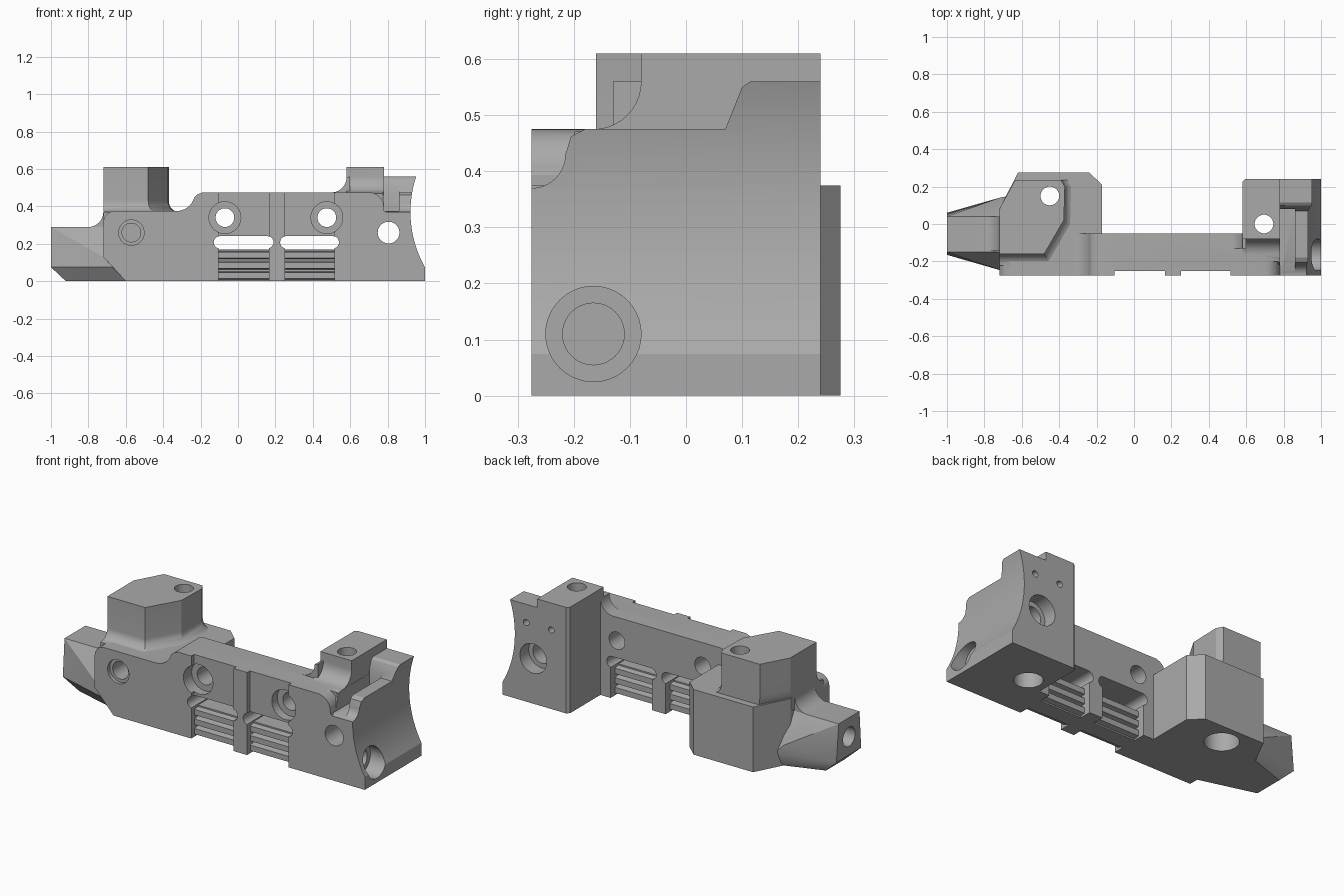
import bpy, bmesh
from math import sin, cos, pi, radians
from mathutils import Vector

if "Cube" in bpy.data.objects:
    bpy.data.objects.remove(bpy.data.objects["Cube"], do_unlink=True)

# Single grey material
grey = bpy.data.materials.new("satin_grey")
grey.use_nodes = True
colour = (0.40, 0.40, 0.40, 1)
grey.diffuse_color = colour
grey.node_tree.nodes["Principled BSDF"].inputs["Base Color"].default_value = colour


def place(axis, a, b, t):
    return {"x": (t, a, b), "y": (a, t, b), "z": (a, b, t)}[axis]


def finish(name, bm):
    bmesh.ops.recalc_face_normals(bm, faces=bm.faces)
    mesh = bpy.data.meshes.new(name)
    bm.to_mesh(mesh)
    bm.free()
    obj = bpy.data.objects.new(name, mesh)
    mesh.materials.append(grey)
    bpy.context.collection.objects.link(obj)
    return obj


def loft(name, rings):
    """Closed solid through rings of equal point count."""
    bm = bmesh.new()
    loops = [[bm.verts.new(p) for p in ring] for ring in rings]
    bm.faces.new(loops[0])
    bm.faces.new(loops[-1])
    for low, high in zip(loops, loops[1:]):
        for i in range(len(low)):
            j = (i + 1) % len(low)
            bm.faces.new((low[i], low[j], high[j], high[i]))
    return finish(name, bm)


def prism(name, pts, axis, lo, hi):
    return loft(name, [[place(axis, a, b, t) for a, b in pts] for t in (lo, hi)])


def arc(cx, cy, r, start, end, n=10):
    angles = [radians(start + (end - start) * i / n) for i in range(n + 1)]
    return [(cx + r * cos(a), cy + r * sin(a)) for a in angles]


def rect(a0, a1, b0, b1):
    return [(a0, b0), (a1, b0), (a1, b1), (a0, b1)]


def rod(axis, a, b, r, lo, hi, n=40):
    return prism("cutter", arc(a, b, r, 0, 360, n)[:-1], axis, lo, hi)


def combine(body, tool, operation):
    mod = body.modifiers.new("bool", "BOOLEAN")
    mod.operation = operation
    mod.solver = "EXACT"
    mod.object = tool
    graph = bpy.context.evaluated_depsgraph_get()
    old = body.data
    body_mesh = bpy.data.meshes.new_from_object(body.evaluated_get(graph))
    body.modifiers.clear()
    body.data = body_mesh
    bpy.data.meshes.remove(old)
    bpy.data.objects.remove(tool, do_unlink=True)


# Long front plate
outline = [(-0.72, 0.13), (-0.6, 0), (0.79, 0), (0.79, 0.375)]
outline += arc(0.70, 0.395, 0.08, 0, 90) + [(-0.19, 0.475), (-0.215, 0.465)]
outline += arc(-0.33, 0.475, 0.1, -15, -90) + arc(-0.66, 0.315, 0.06, 90, 180)
body = prism("mount_body", outline, "y", -0.275, -0.05)

solids = []

# Left block: wide foot and raised head with a flared base
foot = [(-0.70, -0.1), (-0.17, -0.1), (-0.17, 0.21), (-0.24, 0.275), (-0.62, 0.275), (-0.72, 0.08)]
solids.append(prism("left_foot", foot, "z", 0, 0.375))
head = [(-0.72, -0.16), (-0.48, -0.16), (-0.375, 0.02), (-0.37, 0.2), (-0.39, 0.235),
        (-0.635, 0.235), (-0.72, 0.08)]
rings = []
for i in range(9):
    a = pi / 2 * i / 8
    s = 1 + 0.16 * (1 - sin(a))
    rings.append([(-0.72 + (x + 0.72) * s, 0.235 + (y - 0.235) * s, 0.43 - 0.06 * cos(a))
                  for x, y in head])
rings.insert(0, [(x, y, 0.3) for x, y, z in rings[0]])
rings.append([(x, y, 0.61) for x, y in head])
solids.append(loft("left_head", rings))

# Tapered arm with a swept root
bm = bmesh.new()
for x, front, back, z in [(-1, -0.15, 0.04, 0.29), (-0.65, -0.15, 0.04, 0.29),
                          (-1, -0.15, 0.04, 0.26), (-1, -0.165, 0.06, 0.075),
                          (-0.72, -0.245, 0.14, 0.13), (-0.67, -0.26, 0.15, 0.075),
                          (-0.92, -0.13, 0.04, 0), (-0.6, -0.22, 0.15, 0)]:
    bm.verts.new((x, front, z))
    bm.verts.new((x, back, z))
hull = bmesh.ops.convex_hull(bm, input=bm.verts)
loose = [v for v in bm.verts if not v.link_faces]
bmesh.ops.delete(bm, geom=loose, context="VERTS")
solids.append(finish("arm", bm))
root = [(-0.8, 0.25)] + arc(-0.8, 0.37, 0.08, -90, 0) + [(-0.68, 0.37), (-0.68, 0.25)]
solids.append(prism("arm_root", root, "y", -0.145, 0.04))

# Right post with curved front, chamfered back corner and side sweep
post = [(-0.2, 0), (0.24, 0), (0.24, 0.61), (-0.08, 0.61)] + arc(-0.165, 0.56, 0.085, 0, -90) + [(-0.2, 0.47)]
solids.append(prism("right_post", post, "x", 0.58, 0.78))
sweep = [(0.6, 0.45), (0.6, 0.56)] + arc(0.5, 0.555, 0.08, 0, -90) + [(0.5, 0.45)]
solids.append(prism("post_sweep", sweep, "y", -0.13, -0.05))

# Right end with stepped rim
rim = [(-0.275, 0), (0.24, 0), (0.24, 0.56), (0.115, 0.56), (0.10, 0.55), (0.07, 0.475),
       (-0.18, 0.475), (-0.205, 0.462)] + arc(-0.275, 0.43, 0.06, 0, -90)
solids.append(prism("right_end", rim, "x", 0.77, 1.0))

for solid in solids:
    combine(body, solid, "UNION")

cuts = []
# Concave end face, rim floor and post corner chamfer
cuts.append(rod("y", 1.522, 0.37, 0.6, -0.5, 0.5, 120))
cuts.append(prism("cutter", rect(0.781, 0.86, -0.3, 0.08), "z", 0.375, 0.7))
for corner in ([(0.57, 0.215), (0.605, 0.25), (0.57, 0.25)],):
    cuts.append(prism("cutter", corner, "z", -0.1, 0.7))

# Two ribbed windows in the plate
windows = [(-0.105, 0.165), (0.25, 0.515)]
for lo, hi in windows:
    cuts.append(prism("cutter", rect(lo, hi, -0.3, -0.25), "z", -0.1, 0.6))
    slot = arc(hi - 0.008, 0.208, 0.033, -90, 90) + arc(lo + 0.008, 0.208, 0.033, 90, 270)
    cuts.append(prism("cutter", slot, "y", -0.4, 0.0))
    cuts.append(prism("cutter", rect(lo, hi, -0.1, 0.208), "y", -0.4, 0.0))

# Horizontal bores through the plate and right end
for x in (-0.07, 0.475):
    cuts += [rod("y", x, 0.34, 0.05, -0.4, 0.0), rod("y", x, 0.34, 0.085, -0.4, -0.2)]
cuts += [rod("y", -0.57, 0.26, 0.068, -0.4, -0.255), rod("y", -0.57, 0.26, 0.05, -0.4, -0.1)]
cuts += [rod("y", 0.805, 0.26, 0.058, -0.4, 0.4), rod("y", 0.805, 0.26, 0.085, 0.16, 0.4)]
for x in (0.69, 0.85):
    cuts.append(rod("y", x, 0.455, 0.018, 0.15, 0.4, 20))

# Lengthwise bores in both ends
cuts += [rod("x", -0.165, 0.11, 0.085, 0.9, 1.2), rod("x", -0.165, 0.11, 0.055, 0.72, 1.2)]
cuts.append(rod("x", -0.055, 0.18, 0.055, -1.2, -0.8))

# Vertical bores, wider at the bottom
for x, y, wide in ((0.695, 0, 0.075), (-0.45, 0.15, 0.09)):
    cuts += [rod("z", x, y, 0.05, -0.1, 0.8), rod("z", x, y, wide, -0.1, 0.15)]

for cut in cuts:
    combine(body, cut, "DIFFERENCE")

# Ribbed bars that fill the lower windows
front, back = [], []
for i in range(3):
    z = 0.03 + 0.055 * i
    for dz, out in ((-0.022, 0), (-0.016, 0.03), (0.016, 0.03), (0.022, 0)):
        front.append((-0.215 - out, z + dz))
        back.append((-0.12 + out, z + dz))
section = [(-0.215, 0)] + front + [(-0.215, 0.17), (-0.12, 0.17)] + back[::-1] + [(-0.12, 0)]
for side, (lo, hi) in zip(("left", "right"), windows):
    bar = prism(side + "_ribbed_bar", section, "x", lo - 0.002, hi + 0.002)
    bar.data.shade_flat()

# Smooth the curved walls, keep edges sharp
bpy.ops.object.select_all(action="DESELECT")
body.select_set(True)
bpy.context.view_layer.objects.active = body
bpy.ops.object.shade_smooth_by_angle(angle=radians(25))
